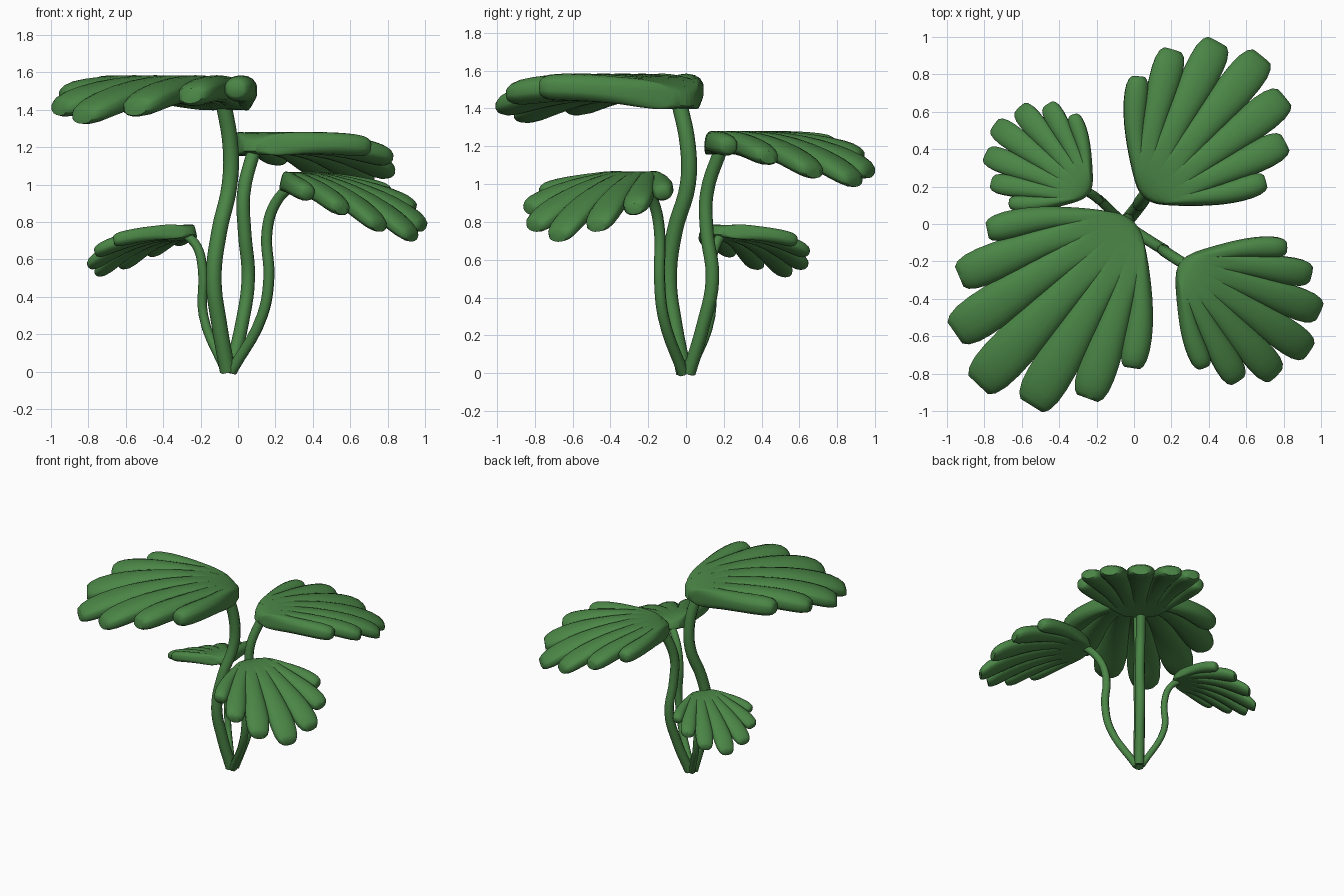
import bpy, bmesh, math
from mathutils import Vector, Matrix

if "Cube" in bpy.data.objects:
    bpy.data.objects.remove(bpy.data.objects["Cube"])

green = bpy.data.materials.new("leaf green")
green.diffuse_color = (0.069, 0.235, 0.061, 1)
green.use_nodes = True
green.node_tree.nodes["Principled BSDF"].inputs["Base Color"].default_value = green.diffuse_color


def finish(obj, angle):
    obj.data.materials.clear()
    obj.data.materials.append(green)
    bpy.ops.object.select_all(action='DESELECT')
    obj.select_set(True)
    bpy.context.view_layer.objects.active = obj
    bpy.ops.object.shade_smooth_by_angle(angle=math.radians(angle))


# Stem: bevelled curve through a few points
def stem(name, pts, r):
    cu = bpy.data.curves.new(name + "_path", 'CURVE')
    cu.dimensions = '3D'
    cu.bevel_depth = r
    cu.bevel_resolution = 2
    cu.resolution_u = 5
    cu.use_fill_caps = True
    sp = cu.splines.new('BEZIER')
    sp.bezier_points.add(len(pts) - 1)
    for bp, p in zip(sp.bezier_points, pts):
        bp.co = p
        bp.handle_left_type = bp.handle_right_type = 'AUTO'
    tmp = bpy.data.objects.new(name + "_tmp", cu)
    bpy.context.collection.objects.link(tmp)
    bpy.context.view_layer.update()
    me = bpy.data.meshes.new_from_object(tmp.evaluated_get(bpy.context.evaluated_depsgraph_get()))
    bpy.data.objects.remove(tmp)
    obj = bpy.data.objects.new(name, me)
    bpy.context.collection.objects.link(obj)
    finish(obj, 50)


def polar(r, deg):
    return Vector((math.cos(math.radians(deg)), math.sin(math.radians(deg)))) * r


# Fan line of a unit-length leaf: f = offset across the lobe (-.5 to .5), t = root to tip
def fan(lobe, f, t):
    s, a = lobe + f, abs(lobe)
    p0 = Vector((-0.04 + 0.003 * s * s, 0.03 * s))
    p1 = polar(0.46 - 0.026 * abs(s), 18.9 * s)
    tip = polar(1.0 - 0.35 * (a / 3) ** 1.5, 15.2 * lobe)
    p2 = tip + polar((0.26 - 0.012 * a * a) * f, 12 * lobe + 90)
    return p0 * (1 - t) ** 2 + p1 * 2 * t * (1 - t) + p2 * t * t


# Ring stations along a lobe: (t, width, thickness)
STATIONS = [(0, 1.01, .45), (.02, 1.01, .7), (.06, 1.01, .9), (.12, 1.01, 1), (.2, 1.01, 1.03),
            (.28, 1.01, 1.03), (.37, 1.03, 1), (.46, 1.05, 1), (.57, 1.07, 1), (.68, 1.06, 1),
            (.78, 1.02, 1), (.87, .94, .98), (.94, .83, .92), (.99, .67, .76), (1.015, .48, .55)]
HALF = 8


# Leaf: seven fat lobes, blended flat near the root and rounded at the tips
def leaf(name, root, heading, length, pitch):
    bm = bmesh.new()
    for lobe in range(-3, 4):
        rings = []
        for t, w, th in STATIONS:
            k = min(1, max(0, (t - 0.2) / 0.45))
            k = k * k * (3 - 2 * k)
            ring = []
            for side in (1, -1):
                for j in range(HALF + 1):
                    c = math.cos(math.pi * j / HALF) * side
                    # the outermost edge of the leaf is rounded all the way
                    kk = 1 if abs(lobe) == 3 and lobe * c > 0 else k
                    up = 1 - kk * (1 - max(0.04, 1 - c * c) ** 0.36)
                    p = fan(lobe, 0.5 * w * c, t)
                    dome = 0.25 * p.x - 0.325 * p.x * p.x
                    ring.append(bm.verts.new((p.x, p.y, dome + 0.063 * th * up * side)))
            rings.append(ring)
        n = len(rings[0])
        for r0, r1 in zip(rings, rings[1:]):
            for j in range(n):
                bm.faces.new((r0[j], r0[(j + 1) % n], r1[(j + 1) % n], r1[j]))
        bm.faces.new(rings[-1])
        bm.faces.new(rings[0][::-1])
    bmesh.ops.recalc_face_normals(bm, faces=bm.faces)
    bm.transform(Matrix.Translation(root) @ Matrix.Rotation(math.radians(heading), 4, 'Z')
                 @ Matrix.Rotation(math.radians(pitch), 4, 'Y') @ Matrix.Scale(length, 4))
    me = bpy.data.meshes.new(name)
    bm.to_mesh(me)
    bm.free()
    obj = bpy.data.objects.new(name, me)
    bpy.context.collection.objects.link(obj)
    finish(obj, 50)


stem("tall_stem", [(-.055, -.01, 0), (-.10, -.06, .25), (-.13, -.09, .5), (-.10, -.06, .75),
                   (-.045, .01, 1.0), (-.04, .01, 1.2), (-.08, -.04, 1.45)], .042)
stem("back_right_stem", [(-.04, .015, 0), (.02, .09, .25), (.055, .14, .5), (.035, .11, .75),
                         (.03, .11, .95), (.09, .19, 1.2)], .036)
stem("front_right_stem", [(-.035, -.015, 0), (.13, -.12, .3), (.165, -.14, .5), (.155, -.14, .75),
                          (.20, -.17, .9), (.31, -.24, 1.02)], .03)
stem("back_left_stem", [(-.065, .015, 0), (-.185, .13, .3), (-.19, .13, .55), (-.22, .155, .67),
                        (-.30, .20, .75)], .025)

leaf("tall_leaf", (-.035, -.02, 1.458), 226.5, 1.14, 0)
leaf("back_right_leaf", (.085, .17, 1.21), 50.5, .94, 7)
leaf("front_right_leaf", (.28, -.23, 1.02), -34.5, .83, 16)
leaf("back_left_leaf", (-.265, .18, .75), 144, .62, 16)
